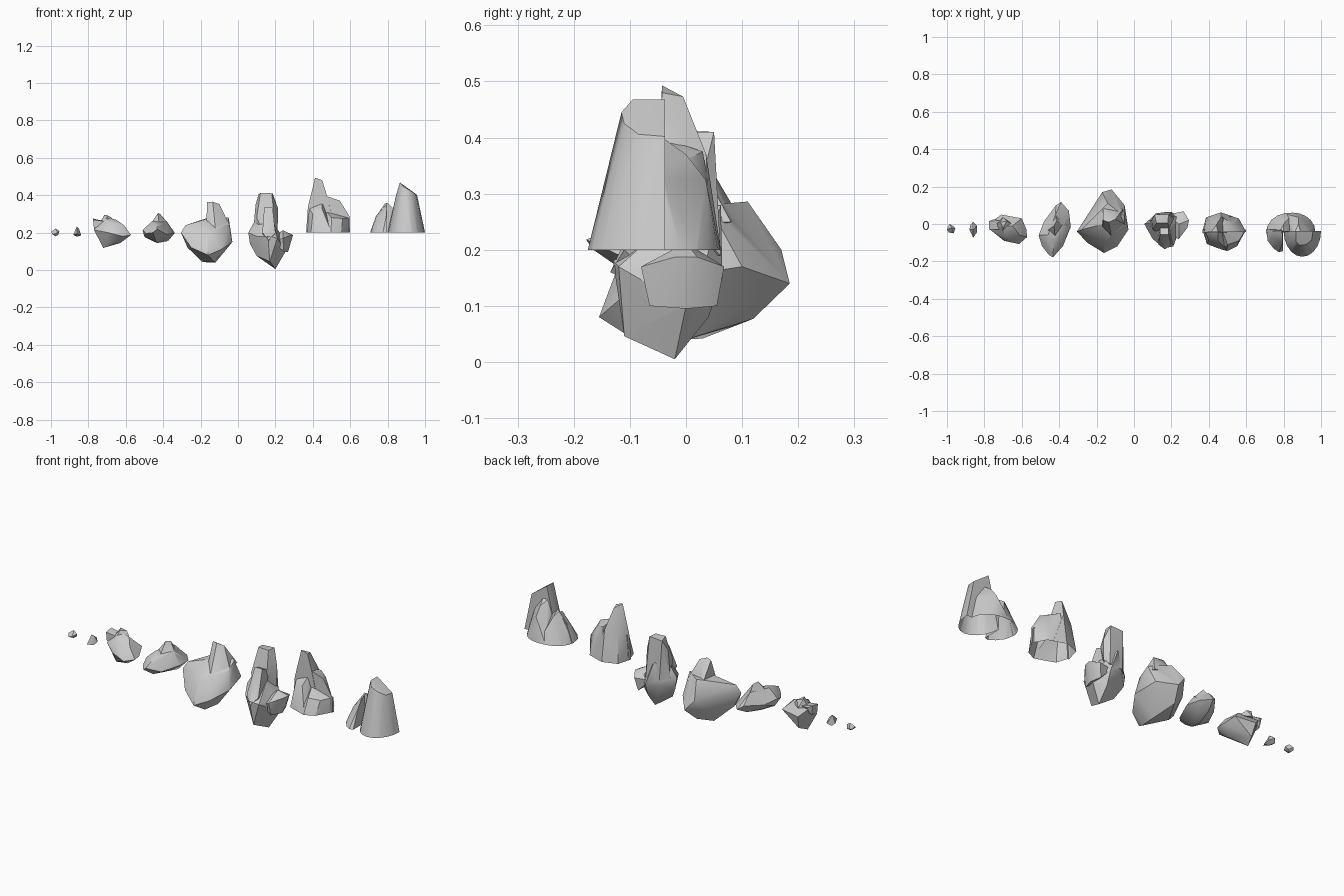
import bpy, bmesh, math

BASE = 0.2  # cut height of the two hollow rocks


def hull(name, pts):
    """Faceted chunk: convex hull of a few points."""
    bm = bmesh.new()
    for p in pts:
        bm.verts.new(p)
    res = bmesh.ops.convex_hull(bm, input=bm.verts[:])
    junk = [g for g in res["geom_interior"] + res["geom_unused"]
            if isinstance(g, bmesh.types.BMVert) and g.is_valid]
    bmesh.ops.delete(bm, geom=list(set(junk)), context='VERTS')
    bmesh.ops.recalc_face_normals(bm, faces=bm.faces[:])
    me = bpy.data.meshes.new(name)
    bm.to_mesh(me)
    bm.free()
    ob = bpy.data.objects.new(name, me)
    bpy.context.collection.objects.link(ob)
    return ob


def rock(name, *chunks, hollow=False):
    """Fuse chunks into one rock; hollow rocks are sliced open at BASE."""
    main = hull(name, chunks[0])
    bpy.context.view_layer.objects.active = main
    for pts in chunks[1:]:
        other = hull("chunk", pts)
        mod = main.modifiers.new("fuse", 'BOOLEAN')
        mod.operation, mod.solver, mod.object = 'UNION', 'EXACT', other
        bpy.ops.object.modifier_apply(modifier=mod.name)
        bpy.data.objects.remove(other, do_unlink=True)
    if hollow:
        bm = bmesh.new()
        bm.from_mesh(main.data)
        bmesh.ops.bisect_plane(bm, geom=bm.verts[:] + bm.edges[:] + bm.faces[:],
                               plane_co=(0, 0, BASE), plane_no=(0, 0, 1), clear_inner=True)
        bm.to_mesh(main.data)
        bm.free()
    bpy.ops.object.select_all(action='DESELECT')
    main.select_set(True)
    bpy.ops.object.shade_smooth_by_angle(angle=math.radians(32))
    return main


def foot(pts, drop):
    """Outline on the base plane, extended a little below it."""
    return [(x, y, z) for x, y in pts for z in (BASE, BASE - drop)]


def arc(cx, cy, rx, ry, a0, a1, n):
    return [(cx + rx * math.cos(math.radians(a0 + (a1 - a0) * i / n)),
             cy + ry * math.sin(math.radians(a0 + (a1 - a0) * i / n))) for i in range(n + 1)]


# pebbles
rock("round_pebble", [
    (-1, -.03, .205), (-.99, -.045, .19), (-.965, -.05, .2), (-.955, -.025, .208),
    (-.985, 0, .2), (-.975, -.02, .222), (-.975, -.025, .18), (-.992, -.01, .19), (-.962, -.015, .188)])
rock("long_pebble", [
    (-.88, -.03, .19), (-.86, -.073, .195), (-.84, -.045, .185), (-.84, -.01, .19),
    (-.86, .012, .2), (-.862, -.03, .232), (-.85, -.02, .22), (-.875, -.005, .185), (-.86, -.03, .178)])

# small rocks
rock("knobbly_rock", [
    (-.75, .02, .25), (-.71, .05, .21), (-.6, .03, .215), (-.572, -.07, .187), (-.575, -.03, .19),
    (-.615, -.107, .18), (-.695, -.09, .2), (-.77, -.03, .214), (-.72, -.02, .118), (-.63, -.05, .144),
    (-.7, .03, .14), (-.71, -.01, .285), (-.65, -.01, .268), (-.61, -.06, .24), (-.69, -.07, .255)],
    [(-.775, .015, .275), (-.775, -.03, .268), (-.75, .025, .262), (-.77, -.03, .22), (-.765, .01, .22),
     (-.71, -.03, .26), (-.71, .02, .26)],
    [(-.715, .01, .293), (-.70, -.02, .293), (-.68, .015, .283), (-.74, 0, .25), (-.7, -.05, .25),
     (-.65, 0, .25), (-.7, .035, .25)])
rock("long_rock", [
    (-.39, .118, .19), (-.417, .1, .21), (-.348, .07, .19), (-.338, -.016, .198), (-.38, -.118, .19),
    (-.433, -.178, .218), (-.455, -.165, .2), (-.492, -.118, .195), (-.51, -.06, .214), (-.50, -.05, .176),
    (-.48, .016, .2), (-.433, -.03, .144), (-.374, .02, .155), (-.44, -.1, .155), (-.41, .06, .16),
    (-.46, -.06, .26), (-.38, -.01, .26), (-.42, .05, .265), (-.43, -.1, .25)],
    [(-.428, -.01, .305), (-.415, .015, .298), (-.47, -.04, .24), (-.37, -.01, .245), (-.42, .06, .24),
     (-.42, -.09, .23)])

# large boulder with a horn on top
rock("big_boulder", [
    (-.17, .17, .2), (-.12, .185, .14), (-.05, .1, .17), (-.03, -.03, .15), (-.09, -.12, .11),
    (-.16, -.155, .08), (-.25, -.1, .12), (-.305, -.04, .2), (-.21, .107, .14), (-.12, 0, .04),
    (-.19, .03, .042), (-.15, .12, .077), (-.13, -.1, .045), (-.05, -.02, .24), (-.05, .04, .28),
    (-.14, .11, .286), (-.16, -.11, .2), (-.28, -.03, .24), (-.16, 0, .275), (-.27, -.03, .12)],
    [(-.165, .02, .363), (-.135, .01, .365), (-.1, .025, .353), (-.135, .05, .335), (-.09, .02, .31),
     (-.17, -.03, .22), (-.05, 0, .25), (-.165, .1, .25), (-.12, -.07, .21), (-.06, .08, .25)])

# tall crag with a front pillar and a side lump
rock("tall_crag", [
    (.2, -.02, .005), (.17, -.11, .046), (.1, -.03, .075), (.064, 0, .14), (.055, 0, .2),
    (.255, 0, .1), (.16, -.13, .18), (.21, -.12, .17), (.1, -.08, .18), (.25, .03, .16),
    (.2, .065, .15), (.12, .055, .16), (.15, .062, .28), (.2, .04, .08), (.1, .01, .28), (.19, -.03, .25)],
    [(.11, .05, .405), (.185, .05, .41), (.12, .005, .412), (.18, .005, .41), (.094, .02, .35),
     (.214, .03, .33), (.212, .03, .22), (.19, -.02, .32), (.1, -.03, .28), (.08, .02, .19),
     (.2, .062, .19), (.12, .058, .19), (.14, -.05, .19)],
    [(.14, -.055, .333), (.185, -.055, .333), (.13, -.11, .2), (.2, -.11, .2), (.14, .02, .3),
     (.185, .02, .3), (.165, -.135, .16), (.16, 0, .1)],
    [(.294, .02, .187), (.285, -.02, .187), (.265, .068, .17), (.24, -.08, .17), (.267, 0, .095),
     (.25, .055, .1), (.245, -.065, .1), (.24, 0, .213), (.18, .05, .17), (.18, -.06, .15)])

# hollow rock: tall back spire, shoulder, two low front ledges
rock("stepped_peak",
     foot([(.364, -.045), (.385, .035), (.465, .062), (.53, .04), (.52, -.045)], .02)
     + [(.412, -.043, .493), (.45, -.043, .48), (.44, -.005, .473), (.374, -.045, .337),
        (.475, -.045, .4), (.465, .036, .37), (.4, .015, .35)],
     foot([(.44, -.043), (.465, .06), (.56, .03), (.6, -.043)], .03)
     + [(.545, -.043, .37), (.53, 0, .36), (.567, -.043, .315), (.6, -.043, .28), (.48, .03, .375),
        (.46, -.043, .4)],
     foot([(.366, -.03), (.39, -.107), (.45, -.13), (.5, -.143), (.49, -.03)], .04)
     + [(.376, -.03, .335), (.45, -.03, .365), (.4, -.085, .3), (.45, -.09, .325), (.47, -.04, .31)],
     foot([(.45, -.03), (.46, -.133), (.497, -.145), (.55, -.12), (.6, -.03)], .05)
     + [(.47, -.03, .315), (.52, -.04, .29), (.598, -.03, .28), (.56, -.09, .275), (.5, -.11, .28)],
     hollow=True)

# hollow rock: half cone in front, twin humps behind, split ledge at the left
rock("split_cone",
     foot(arc(.9, -.037, .1, .138, 180, 360, 10), .02)
     + [(.866, -.037, .468), (.866, -.095, .468), (.885, -.115, .445), (.92, -.11, .425),
        (.95, -.085, .406), (.957, -.037, .402), (.845, -.08, .4)],
     foot(arc(.83, -.045, .124, .105, 80, 180, 5) + [(.86, -.045)], .03)
     + [(.8, -.04, .36), (.785, -.03, .355), (.8, 0, .335), (.74, -.04, .29), (.83, -.04, .33)],
     foot(arc(.85, -.042, .12, .103, 0, 110, 6) + [(.79, -.042)], .04)
     + [(.86, -.042, .4), (.89, -.042, .4), (.88, .0, .37), (.88, .035, .325), (.94, -.042, .33)],
     foot([(.706, -.03), (.715, -.09), (.745, -.13), (.775, -.15), (.797, -.145), (.797, -.03)], .05)
     + [(.738, -.03, .29), (.745, -.07, .285), (.79, -.03, .35), (.795, -.07, .34), (.795, -.1, .3)],
     hollow=True)
